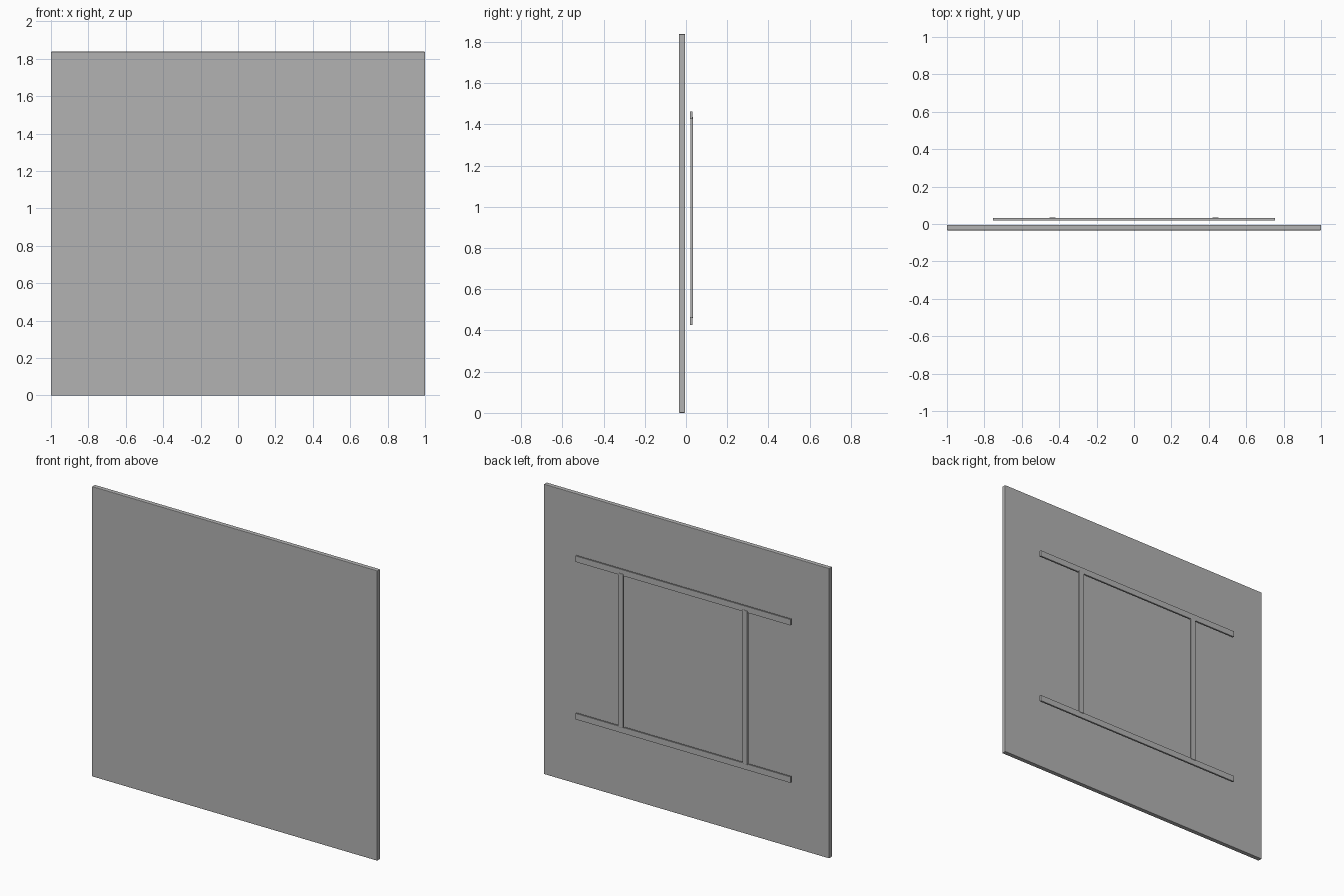
import bpy

if "Cube" in bpy.data.objects:
    bpy.data.objects.remove(bpy.data.objects["Cube"])

# One plain grey for everything
grey = bpy.data.materials.new("plain_grey")
grey.diffuse_color = (0.45, 0.45, 0.45, 1)
grey.use_nodes = True
grey.node_tree.nodes["Principled BSDF"].inputs["Base Color"].default_value = grey.diffuse_color


def slab(name, x, y, z, bevel=0.0, segments=1):
    """Box from (min, max) ranges, with optionally eased edges."""
    ranges = (x, y, z)
    bpy.ops.mesh.primitive_cube_add(size=1, location=[(a + b) / 2 for a, b in ranges])
    ob = bpy.context.object
    ob.name = name
    ob.scale = [b - a for a, b in ranges]
    bpy.ops.object.transform_apply(location=False, rotation=False, scale=True)
    ob.data.materials.append(grey)
    if bevel:
        mod = ob.modifiers.new("eased_edges", 'BEVEL')
        mod.width = bevel
        mod.segments = segments
    return ob


# Large front panel
slab("panel", (-1, 1), (-0.034, -0.005), (0, 1.838), 0.003, 2)

# Horizontal rails behind the panel
for name, z0 in (("bottom_rail", 0.427), ("top_rail", 1.425)):
    slab(name, (-0.753, 0.753), (0.02, 0.031), (z0, z0 + 0.038))

# Upright bars joining the rails, standing slightly proud of them
for name, side in (("left_upright", -1), ("right_upright", 1)):
    cx = 0.435 * side
    slab(name, (cx - 0.018, cx + 0.018), (0.021, 0.034), (0.46, 1.436), 0.003, 2)
